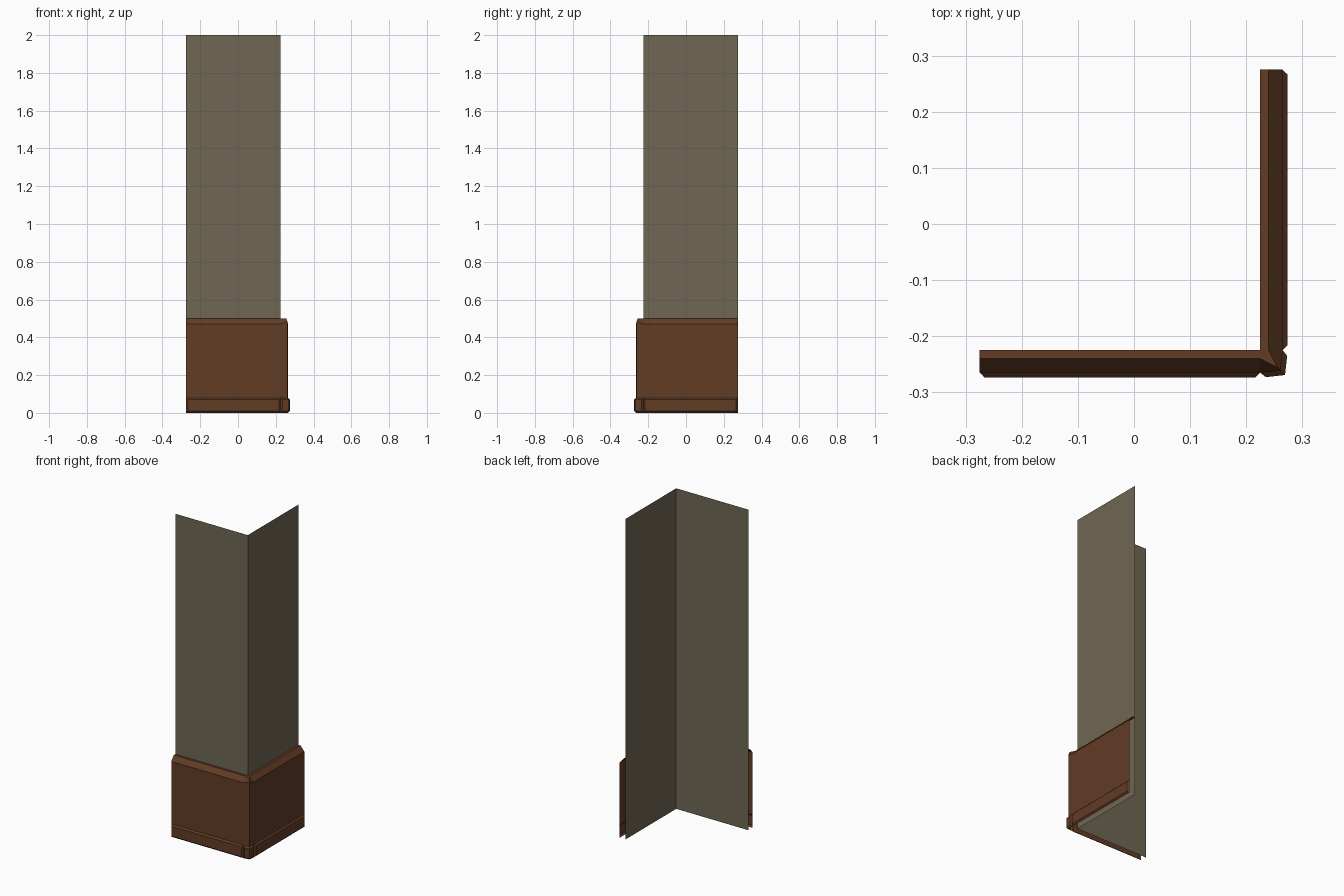
import bpy, bmesh

if "Cube" in bpy.data.objects:
    bpy.data.objects.remove(bpy.data.objects["Cube"])


def material(name, rgb):
    m = bpy.data.materials.new(name)
    m.diffuse_color = (*rgb, 1)
    m.use_nodes = True
    m.node_tree.nodes["Principled BSDF"].inputs["Base Color"].default_value = m.diffuse_color
    return m


WALL = material("wall_plaster", (0.162, 0.136, 0.089))
WOOD = material("dark_wood", (0.122, 0.045, 0.0185))


def mirror(p):
    # reflect across the diagonal plane running through the corner
    return (-p[1], -p[0], p[2])


def strip_faces(cols):
    # quads (or triangles) between neighbouring columns of points
    out = []
    for a, b in zip(cols, cols[1:]):
        for i in range(len(a) - 1):
            f = [a[i + 1], b[i + 1], b[i], a[i]]
            out.append([p for k, p in enumerate(f) if p not in f[:k]])
    return out


def build(name, faces, mat, both=True, raise_by=0):
    bm = bmesh.new()
    if both:
        faces = faces + [[mirror(p) for p in reversed(f)] for f in faces]
    for f in faces:
        bm.faces.new([bm.verts.new(p) for p in f])
    bmesh.ops.remove_doubles(bm, verts=bm.verts[:], dist=1e-4)
    if raise_by:
        # bevelled raised board
        bmesh.ops.inset_region(bm, faces=bm.faces[:], thickness=raise_by, depth=raise_by,
                               use_boundary=True, use_even_offset=True)
    me = bpy.data.meshes.new(name)
    bm.to_mesh(me)
    bm.free()
    me.materials.append(mat)
    ob = bpy.data.objects.new(name, me)
    bpy.context.collection.objects.link(ob)


IN, END, FACE = 0.225, -0.275, -0.265
BASE = 0.08


def column(x):
    # panel profile from the wall, over the sloped cap, down to the baseboard
    return [(x, -IN, 0.5), (x, -0.24, 0.5), (x, FACE, 0.47), (x, FACE, BASE)]


# corner edge of the panelling
corner = [(IN, -IN, 0.5), (0.256, -0.256, 0.5), (0.261, -0.261, 0.485), (0.261, -0.261, BASE)]

# thin walls meeting at an outside corner
build("wall", strip_faces([[(END, -IN, 2), (END, -IN, 0)], [(IN, -IN, 2), (IN, -IN, 0)]]), WALL)

# wood panelling
build("panelling", strip_faces([column(END), column(IN)]), WOOD)
build("corner_panelling", strip_faces([column(IN), corner]), WOOD)


# baseboards
def rail(x, y):
    return [(x, y, BASE), (x, y, 0)]


front = strip_faces([rail(END, FACE), rail(IN, FACE)])
side = [[mirror(p) for p in reversed(f)] for f in front]
build("front_baseboard", front, WOOD, False, 0.009)
build("side_baseboard", side, WOOD, False, 0.009)
build("corner_baseboard", strip_faces([rail(IN, FACE), rail(0.261, -0.261)]), WOOD, True, 0.009)
